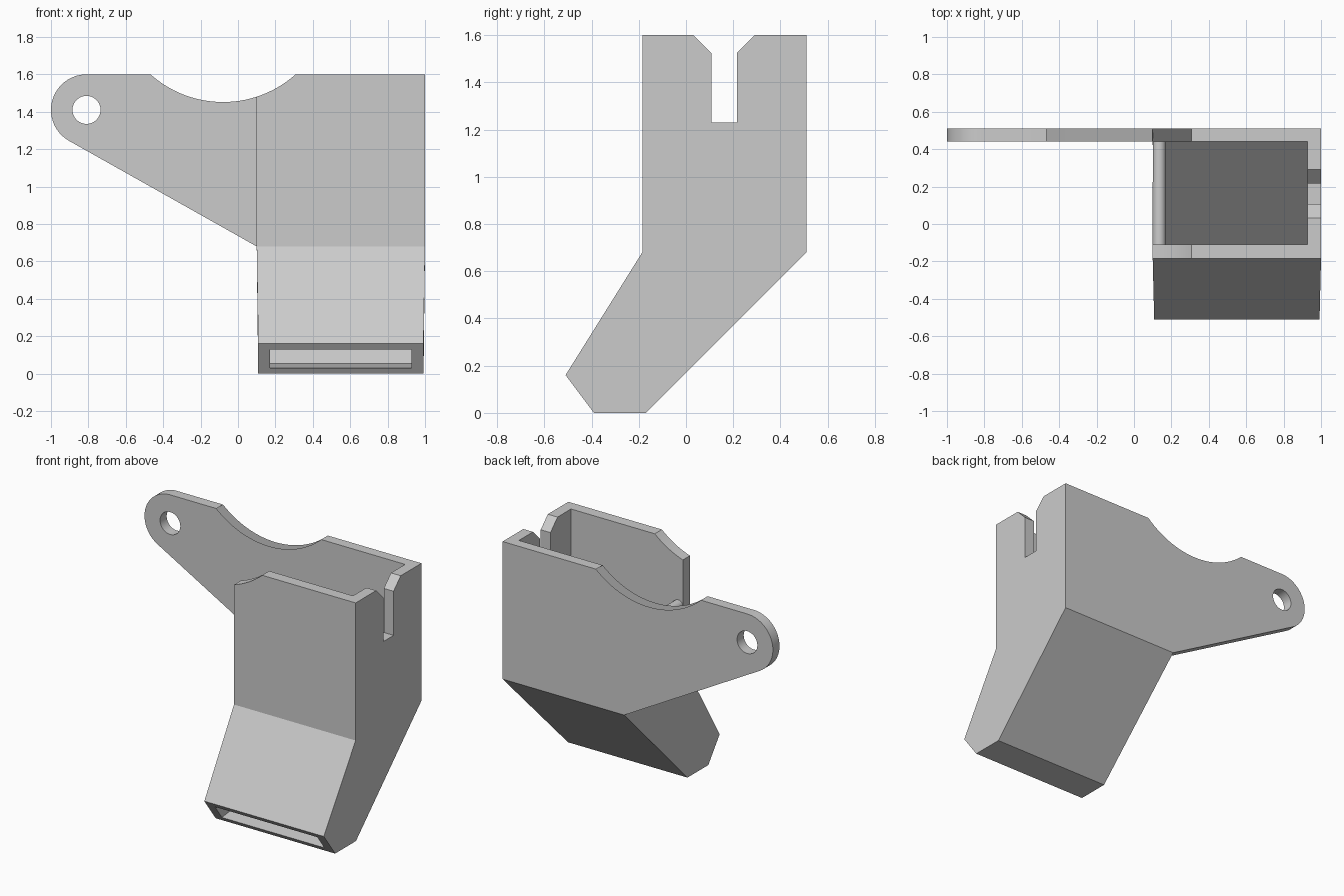
import bpy, bmesh
from math import sin, cos, pi, radians
from mathutils import Vector

cube = bpy.data.objects.get("Cube")
if cube:
    bpy.data.objects.remove(cube, do_unlink=True)

grey = bpy.data.materials.new("plain grey")
grey.use_nodes = True
colour = (0.6, 0.6, 0.6, 1)
grey.diffuse_color = colour
grey.node_tree.nodes["Principled BSDF"].inputs["Base Color"].default_value = colour


def prism(name, profile, axis, lo, hi):
    """Extrude a profile, given in (y, z) for axis x or (x, z) for axis y."""
    bm = bmesh.new()
    place = (lambda a, b: (lo, a, b)) if axis == "x" else (lambda a, b: (a, lo, b))
    face = bm.faces.new([bm.verts.new(place(a, b)) for a, b in profile])
    new = bmesh.ops.extrude_face_region(bm, geom=[face])["geom"]
    step = Vector((hi - lo, 0, 0)) if axis == "x" else Vector((0, hi - lo, 0))
    bmesh.ops.translate(bm, vec=step, verts=[v for v in new if isinstance(v, bmesh.types.BMVert)])
    bmesh.ops.recalc_face_normals(bm, faces=bm.faces)
    mesh = bpy.data.meshes.new(name)
    bm.to_mesh(mesh)
    bm.free()
    mesh.materials.append(grey)
    obj = bpy.data.objects.new(name, mesh)
    bpy.context.collection.objects.link(obj)
    return obj


def arc(cx, cz, r, start, end, n):
    angles = [radians(start + (end - start) * i / n) for i in range(n + 1)]
    return [(cx + r * cos(a), cz + r * sin(a)) for a in angles]


def combine(obj, other, operation):
    mod = obj.modifiers.new(operation, "BOOLEAN")
    mod.operation, mod.solver, mod.object = operation, "EXACT", other
    bpy.context.view_layer.objects.active = obj
    bpy.ops.object.modifier_apply(modifier=mod.name)
    bpy.data.objects.remove(other, do_unlink=True)


# Duct shell, narrowing slightly towards the nozzle
duct = prism("duct", [(-0.185, 1.6), (-0.185, 0.68), (-0.51, 0.16), (-0.39, 0),
                      (-0.17, 0), (0.51, 0.68), (0.51, 1.6)], "x", 0.1, 1.0)
for v in duct.data.vertices:
    if v.co.z < 0.3:
        v.co.x += 0.008 if v.co.x < 0.5 else -0.008

# Hollow channel from the open top to the nozzle slot
channel = prism("channel", [(-0.11, 1.8), (-0.11, 0.66), (-0.487, 0.13), (-0.53, 0.1),
                            (-0.46, 0.02), (-0.413, 0.03), (-0.215, 0.055),
                            (0.44, 0.71), (0.44, 1.8)], "x", 0.17, 0.928)
combine(duct, channel, "DIFFERENCE")

# Lowered left wall with a rounded top
lowering = prism("lowering", [(0.0, 1.17)] + arc(0.135, 1.17, 0.035, 180, 0, 12)
                 + [(0.3, 1.17), (0.3, 1.8), (0.0, 1.8)], "y", -0.11, 0.44)
combine(duct, lowering, "DIFFERENCE")

# Chamfered cable slot in the right wall
slot = prism("slot", [(0.107, 1.23), (0.216, 1.23), (0.216, 1.525), (0.291, 1.6),
                      (0.291, 1.8), (0.032, 1.8), (0.032, 1.6), (0.107, 1.525)], "x", 0.88, 1.1)
combine(duct, slot, "DIFFERENCE")

# Mounting ear on the back wall, with its screw hole
ear = prism("ear", arc(-0.81, 1.41, 0.19, 90, 241, 28)
            + [(0.1, 0.68), (0.4, 0.75), (0.4, 1.6)], "y", 0.44, 0.51)
hole = prism("hole", arc(-0.81, 1.41, 0.075, 0, 350, 35), "y", 0.3, 0.7)
combine(ear, hole, "DIFFERENCE")
combine(duct, ear, "UNION")

# Round clearance across the top of the front and back walls
clearance = prism("clearance", arc(-0.08, 2.034, 0.582, 0, 357, 119), "y", -0.4, 0.7)
combine(duct, clearance, "DIFFERENCE")

bpy.ops.object.select_all(action="DESELECT")
duct.select_set(True)
bpy.context.view_layer.objects.active = duct
bpy.ops.object.shade_smooth_by_angle(angle=radians(25))
